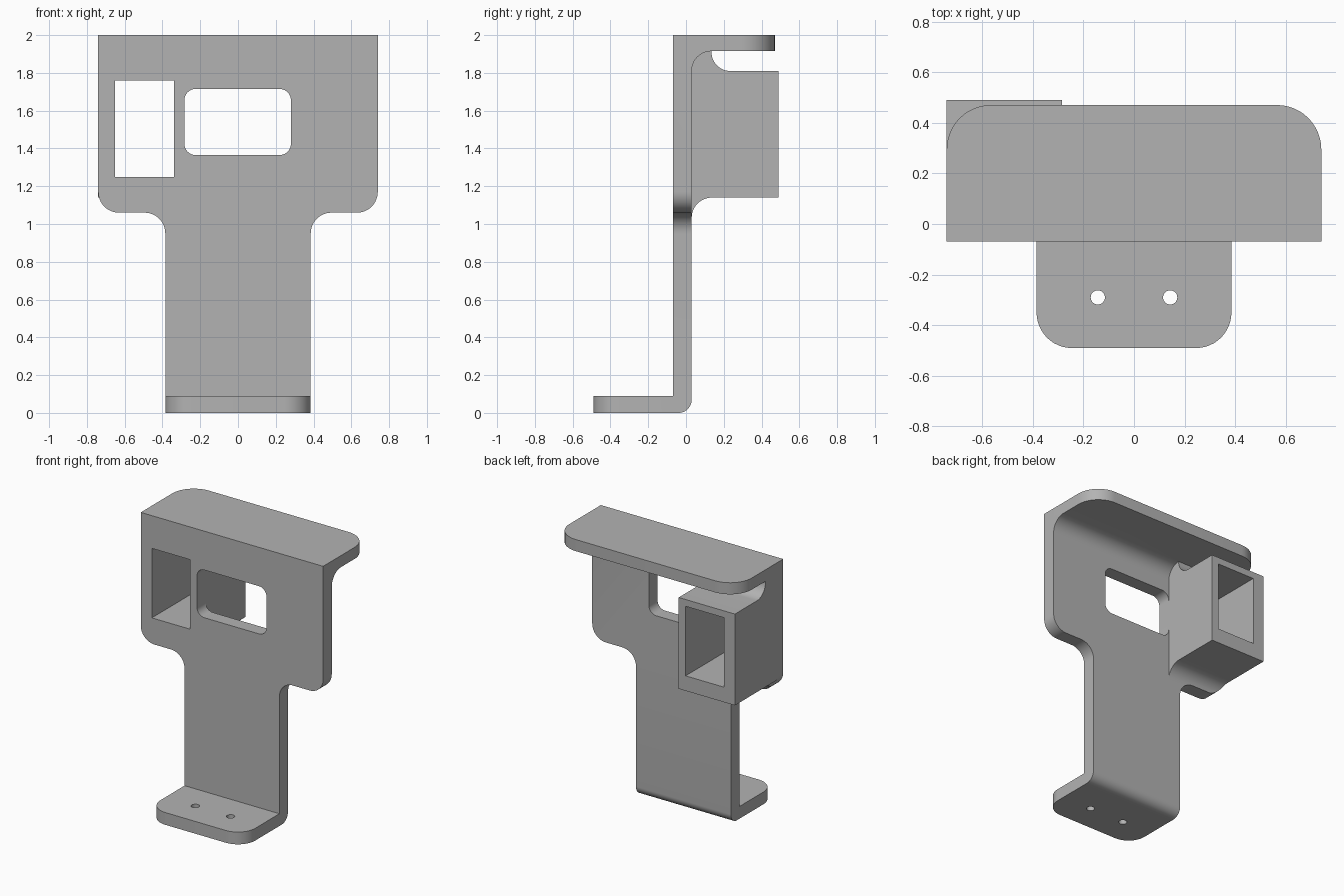
import bpy
import bmesh
from math import cos, sin, pi
from mathutils import Vector

cube = bpy.data.objects.get("Cube")
if cube:
    bpy.data.objects.remove(cube, do_unlink=True)

GREY = (0.45, 0.45, 0.45, 1)
grey = bpy.data.materials.new("plain grey")
grey.diffuse_color = GREY
grey.use_nodes = True
grey.node_tree.nodes["Principled BSDF"].inputs["Base Color"].default_value = GREY


def rounded(corners, steps=12):
    """Outline from (u, v) or (u, v, radius) right-angled corners."""
    pts = []
    count = len(corners)
    for i, corner in enumerate(corners):
        p = Vector(corner[:2])
        r = corner[2] if len(corner) > 2 else 0
        if not r:
            pts.append(p)
            continue
        a = (Vector(corners[i - 1][:2]) - p).normalized() * r
        b = (Vector(corners[(i + 1) % count][:2]) - p).normalized() * r
        for k in range(steps + 1):
            t = k / steps * pi / 2
            pts.append(p + a + b - b * cos(t) - a * sin(t))
    return pts


def prism(name, pts, axis, lo, hi):
    """Extrude an outline along an axis between lo and hi."""
    place = {"x": lambda u, v: (lo, u, v),
             "y": lambda u, v: (u, lo, v),
             "z": lambda u, v: (u, v, lo)}[axis]
    bm = bmesh.new()
    face = bm.faces.new([bm.verts.new(place(*p)) for p in pts])
    new = bmesh.ops.extrude_face_region(bm, geom=[face])["geom"]
    shift = Vector([hi - lo if axis == c else 0 for c in "xyz"])
    bmesh.ops.translate(bm, vec=shift,
                        verts=[g for g in new if isinstance(g, bmesh.types.BMVert)])
    bmesh.ops.recalc_face_normals(bm, faces=bm.faces)
    mesh = bpy.data.meshes.new(name)
    bm.to_mesh(mesh)
    bm.free()
    mesh.materials.append(grey)
    obj = bpy.data.objects.new(name, mesh)
    bpy.context.collection.objects.link(obj)
    return obj


def combine(obj, other, operation):
    """Apply a boolean and remove the second object."""
    mod = obj.modifiers.new("combine", "BOOLEAN")
    mod.operation = operation
    mod.solver = "EXACT"
    mod.object = other
    bpy.ops.object.select_all(action="DESELECT")
    bpy.context.view_layer.objects.active = obj
    obj.select_set(True)
    bpy.ops.object.modifier_apply(modifier=mod.name)
    bpy.data.objects.remove(other, do_unlink=True)


def rectangle(u0, u1, v0, v1, r=0):
    return rounded([(u0, v0, r), (u1, v0, r), (u1, v1, r), (u0, v1, r)])


def front_outline(name):
    half = [(0.74, 2.1), (0.74, 1.06, 0.11), (0.385, 1.06, 0.11), (0.385, -0.1)]
    mirror = [(-c[0], *c[1:]) for c in reversed(half)]
    return prism(name, rounded(half + mirror), "y", -1, 1)


# Bent plate: side profile trimmed by the front and top outlines
bracket = prism("bracket", rounded([
    (-0.07, 2), (0.6, 2), (0.6, 1.915), (0.03, 1.915, 0.105),
    (0.03, 0, 0.07), (-0.6, 0), (-0.6, 0.09), (-0.07, 0.09)]), "x", -1, 1)
combine(bracket, front_outline("front_trim"), "INTERSECT")
half = [(0.74, 0.47, 0.175), (0.74, -0.08), (0.385, -0.08), (0.385, -0.49, 0.14)]
mirror = [(-c[0], *c[1:]) for c in reversed(half)]
combine(bracket, prism("top_trim", rounded(half + mirror), "z", -0.2, 2.2), "INTERSECT")

# Rounded window and foot screw holes
combine(bracket, prism("window", rectangle(-0.284, 0.28, 1.365, 1.715, 0.06),
                       "y", -0.2, 0.2), "DIFFERENCE")
for x in (-0.143, 0.143):
    hole = rectangle(x - 0.028, x + 0.028, -0.318, -0.262, 0.0279)
    combine(bracket, prism("screw_hole", hole, "z", -0.1, 0.2), "DIFFERENCE")

# Rear sleeve with its fillets, hollowed right through the plate
fillet = prism("sleeve_fillet", rounded([
    (0, 1.2), (0.2, 1.2), (0.2, 1.14), (0.03, 1.14, 0.108), (0.03, 1.0), (0, 1.0)]),
    "x", -0.74, -0.284)
combine(fillet, front_outline("fillet_trim"), "INTERSECT")
sleeve = prism("sleeve", rounded([
    (0, 1.95), (0.135, 1.95), (0.135, 1.81, 0.1), (0.49, 1.81),
    (0.49, 1.14), (0, 1.14)]), "x", -0.74, -0.284)
combine(bracket, sleeve, "UNION")
combine(bracket, fillet, "UNION")
combine(bracket, prism("channel", rectangle(-0.65, -0.34, 1.25, 1.76),
                       "y", -0.3, 0.7), "DIFFERENCE")

bpy.ops.object.select_all(action="DESELECT")
bracket.select_set(True)
bpy.context.view_layer.objects.active = bracket
bpy.ops.object.shade_smooth_by_angle()
